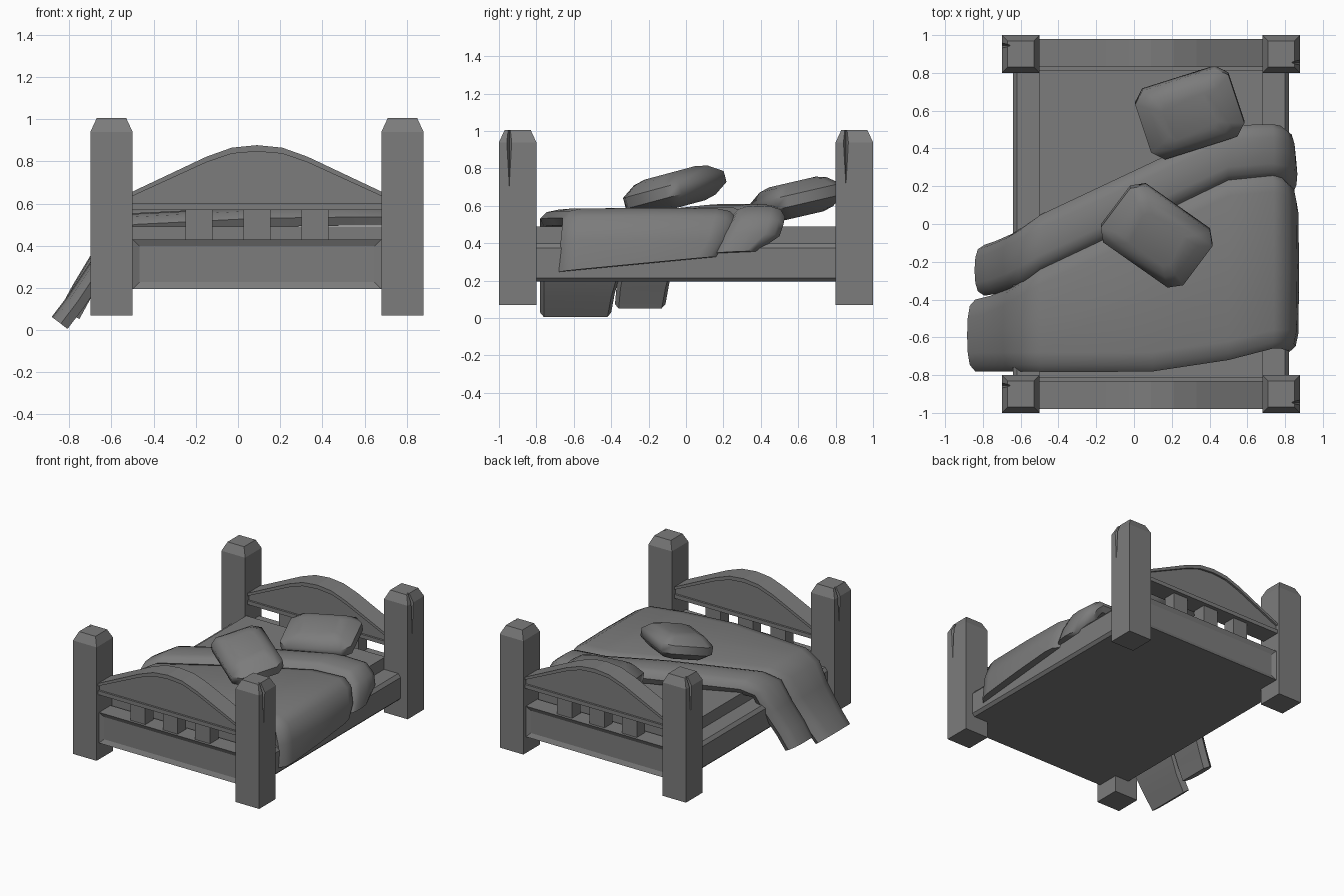
import bpy, bmesh, math
from mathutils import Matrix, Vector

cube = bpy.data.objects.get("Cube")
if cube:
    bpy.data.objects.remove(cube)

GREY = (0.2, 0.2, 0.2, 1)
mat = bpy.data.materials.new("plain grey")
mat.use_nodes = True
mat.diffuse_color = GREY
mat.node_tree.nodes["Principled BSDF"].inputs["Base Color"].default_value = GREY

CX = 0.09      # centre line of the bed frame


def loft(name, rings, smooth=None, inset=None):
    """Skin a row of equal rings and cap both ends."""
    bm = bmesh.new()
    rows = [[bm.verts.new(p) for p in ring] for ring in rings]
    n = len(rows[0])
    for a, b in zip(rows, rows[1:]):
        for i in range(n):
            j = (i + 1) % n
            bm.faces.new((a[i], a[j], b[j], b[i]))
    caps = [bm.faces.new(rows[0]), bm.faces.new(rows[-1])]
    bmesh.ops.recalc_face_normals(bm, faces=bm.faces)
    if inset:
        bmesh.ops.inset_individual(bm, faces=caps, thickness=inset, depth=-0.015)
    me = bpy.data.meshes.new(name)
    bm.to_mesh(me)
    bm.free()
    me.materials.append(mat)
    ob = bpy.data.objects.new(name, me)
    bpy.context.collection.objects.link(ob)
    if smooth:
        bpy.ops.object.select_all(action='DESELECT')
        ob.select_set(True)
        bpy.context.view_layer.objects.active = ob
        bpy.ops.object.shade_smooth_by_angle(angle=math.radians(smooth))
    return ob


def prism(name, profile, y0, y1, inset=None):
    """Extrude an x, z profile (x measured from the centre line) along y."""
    return loft(name, [[(CX + x, y, z) for x, z in profile] for y in (y0, y1)], inset=inset)


def rect(x0, x1, z0, z1):
    return [(x0, z0), (x1, z0), (x1, z1), (x0, z1)]


def square(x, y, z, r):
    return [(x + r * a, y + r * b, z) for a, b in ((-1, -1), (1, -1), (1, 1), (-1, 1))]


# Corner posts with chamfered tops and a tapering split in the outer side
for sx, side in ((-1, "right"), (1, "left")):
    for sy, end in ((-1, "front"), (1, "back")):
        x, y = CX + sx * 0.69, sy * 0.9
        post = loft(f"{end}_{side}_post", [square(x, y, 0.07, 0.1), square(x, y, 0.94, 0.1),
                                           square(x, y, 1.005, 0.07)])
        face, cy = x + sx * 0.101, y - 0.04 * sx * -sy * sy
        cy = y - 0.045 * sx
        tip = [(face, cy, 0.7)] * 3
        top = [(face, cy - 0.018, 1.02), (face, cy + 0.018, 1.02), (face - sx * 0.05, cy, 1.02)]
        split = loft(f"{end}_{side}_split_cutter", [top, tip])
        bm = bmesh.new()
        bm.from_mesh(split.data)
        bmesh.ops.remove_doubles(bm, verts=bm.verts, dist=0.0005)
        bmesh.ops.recalc_face_normals(bm, faces=bm.faces)
        bm.to_mesh(split.data)
        bm.free()
        split.hide_render = True
        split.hide_viewport = True
        cut = post.modifiers.new("split", 'BOOLEAN')
        cut.operation = 'DIFFERENCE'
        cut.object = split

# Side rails, base and mattress
rail = [(0.59, 0.195), (0.71, 0.195), (0.73, 0.215), (0.73, 0.375), (0.71, 0.4), (0.59, 0.4)]
for sx, side in ((-1, "right"), (1, "left")):
    prism(f"{side}_rail", [(sx * x, z) for x, z in rail], -0.82, 0.82)
prism("base", rect(-0.6, 0.6, 0.195, 0.25), -0.84, 0.84)
prism("mattress", rect(-0.59, 0.59, 0.24, 0.49), -0.815, 0.815)

# Arched end boards
arch = [(0, 0.877), (0.12, 0.865), (0.24, 0.822), (0.6, 0.652)]
arch = [(-x, z) for x, z in arch[:0:-1]] + arch
lower = [(x, z - 0.03 + 0.015 * abs(x)) for x, z in arch]
for s, end in ((-1, "foot"), (1, "head")):
    prism(f"{end}_lower_panel", rect(-0.59, 0.59, 0.195, 0.43), s * 0.83, s * 0.97, inset=0.045)
    for i, x in enumerate((-0.275, 0, 0.275)):
        prism(f"{end}_slat_{i + 1}", rect(x - 0.063, x + 0.063, 0.42, 0.58), s * 0.85, s * 0.95)
    prism(f"{end}_beam", rect(-0.6, 0.6, 0.57, 0.6), s * 0.83, s * 0.98)
    prism(f"{end}_arch_panel", [(0.6, 0.59), (-0.6, 0.59)] + lower, s * 0.845, s * 0.965)
    prism(f"{end}_arch_rim", arch + lower[::-1], s * 0.83, s * 0.98)


def cloth(name, stations, t):
    """Thick cloth draped across x; stations are x, z, front y, back y, rise at back."""
    rings = []
    for i, (x, z, f, b, rise) in enumerate(stations):
        p, q = stations[max(i - 1, 0)], stations[min(i + 1, len(stations) - 1)]
        n = Vector((p[1] - q[1], 0, q[0] - p[0])).normalized()
        w = b - f
        edge = min(0.1, w * 0.25)
        section = [(f + 0.02, 1), (f, 0.55), (f + edge * 0.35, 0.15), (f + edge, 0), (f + w / 2, -0.05),
                   (b - edge, 0), (b - edge * 0.35, 0.15), (b, 0.55), (b - 0.02, 1)]
        rings.append([Vector((x, y, z + rise * max(0, (y - f) / w))) - n * t * d for y, d in section])
    return loft(name, rings, smooth=50)


# Blanket and its turned-back band
cloth("blanket", [
    (-0.88, 0.06, -0.78, -0.4, 0), (-0.8, 0.165, -0.78, -0.38, 0), (-0.69, 0.33, -0.78, -0.33, 0),
    (-0.62, 0.48, -0.78, -0.29, 0), (-0.5, 0.55, -0.78, -0.22, 0), (0.1, 0.58, -0.78, 0.06, 0),
    (0.5, 0.585, -0.72, 0.25, 0), (0.74, 0.585, -0.66, 0.27, 0), (0.82, 0.54, -0.66, 0.25, 0),
    (0.86, 0.42, -0.67, 0.22, 0), (0.87, 0.25, -0.68, 0.16, 0.08)], 0.09)
cloth("blanket_fold", [
    (-0.84, 0.1, -0.38, -0.11, 0), (-0.78, 0.21, -0.37, -0.09, 0), (-0.69, 0.36, -0.34, -0.05, 0),
    (-0.62, 0.51, -0.31, -0.01, 0), (-0.5, 0.575, -0.24, 0.05, 0), (0.1, 0.605, 0.04, 0.33, 0),
    (0.5, 0.605, 0.23, 0.52, 0), (0.74, 0.595, 0.25, 0.53, 0), (0.82, 0.53, 0.23, 0.52, 0),
    (0.85, 0.45, 0.19, 0.5, 0), (0.86, 0.35, 0.15, 0.38, 0.01)], 0.1)


def pillow(name, centre, yaw, tilt, length, width):
    c = 0.06
    quarter = [(length, width - c), (length - c, width)]
    outline = quarter + [(-x, y) for x, y in quarter[::-1]]
    outline += [(-x, -y) for x, y in outline]
    place = (Matrix.Translation(centre) @ Matrix.Rotation(math.radians(tilt), 4, 'X')
             @ Matrix.Rotation(math.radians(yaw), 4, 'Z'))
    layers = ((0.5, -0.095), (0.72, -0.08), (0.98, -0.03), (0.98, 0.03), (0.72, 0.08), (0.5, 0.095))
    loft(name, [[place @ Vector((x * k, y * k, z)) for x, y in outline] for k, z in layers], smooth=50)


# Pillows
pillow("head_pillow", (0.295, 0.59, 0.635), 18, 13, 0.265, 0.2)
pillow("loose_pillow", (0.12, -0.06, 0.685), -36, 15, 0.275, 0.195)
